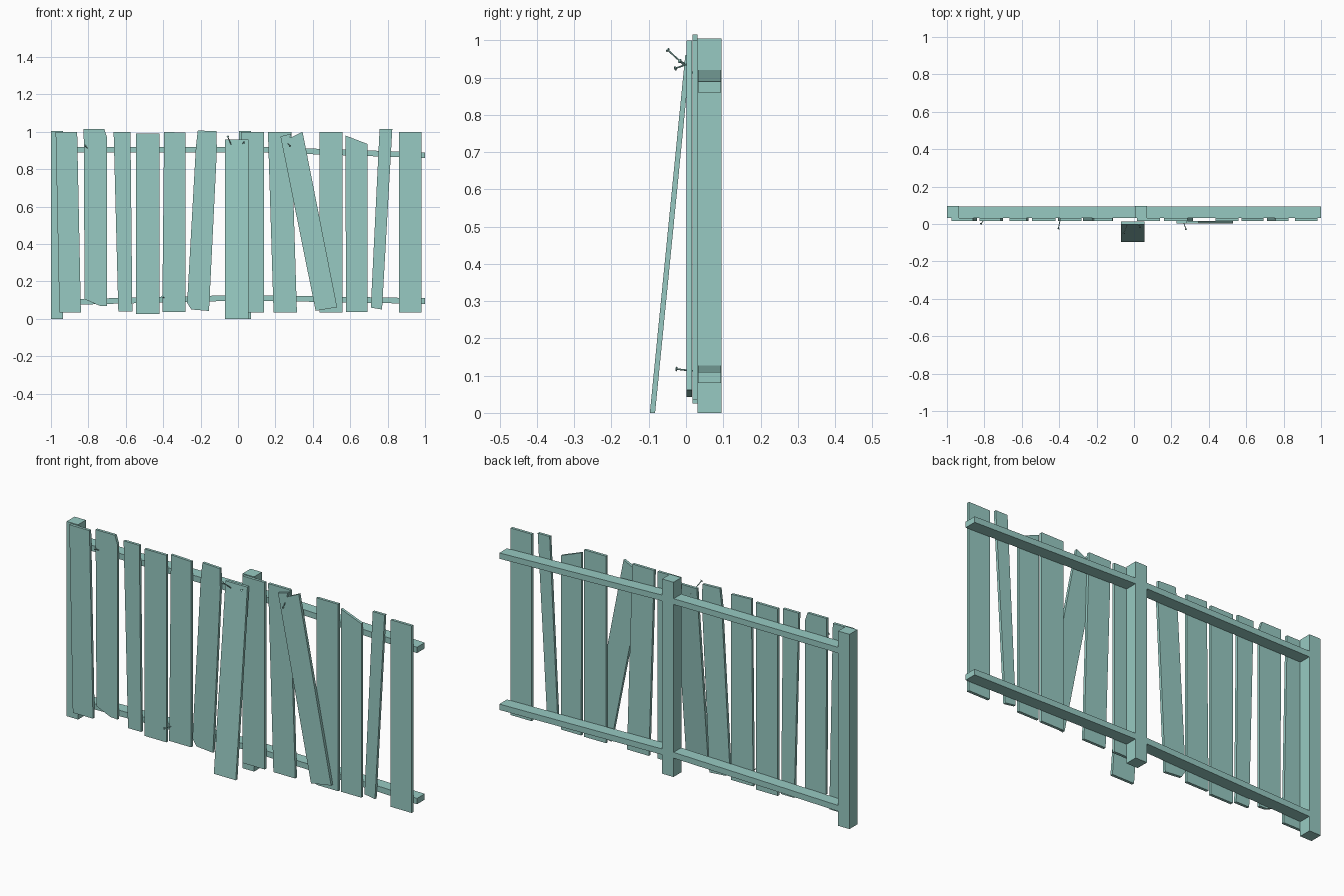
import bpy, bmesh
from mathutils import Vector

wood = bpy.data.materials.new("pale teal")
wood.diffuse_color = (0.31, 0.59, 0.54, 1.0)


def finish(name, bm):
    bmesh.ops.recalc_face_normals(bm, faces=bm.faces)
    me = bpy.data.meshes.new(name)
    bm.to_mesh(me)
    bm.free()
    me.materials.append(wood)
    ob = bpy.data.objects.new(name, me)
    bpy.context.collection.objects.link(ob)
    return ob


def slab(name, outline, y0, y1, lean=0.0):
    """Extrude an x/z outline from y0 to y1; lean shifts y per unit of height."""
    bm = bmesh.new()
    f = bm.faces.new([bm.verts.new((x, y0 + lean * z, z)) for x, z in outline])
    r = bmesh.ops.extrude_face_region(bm, geom=[f])
    moved = [v for v in r["geom"] if isinstance(v, bmesh.types.BMVert)]
    bmesh.ops.translate(bm, verts=moved, vec=(0, y1 - y0, 0))
    return finish(name, bm)


def rod(bm, a, b, radius):
    d = b - a
    m = d.to_track_quat('Z', 'Y').to_matrix().to_4x4()
    m.translation = (a + b) / 2
    bmesh.ops.create_cone(bm, cap_ends=True, segments=8, radius1=radius,
                          radius2=radius, depth=d.length, matrix=m)


def nail(name, head, tip):
    head, tip = Vector(head), Vector(tip)
    d = (tip - head).normalized()
    bm = bmesh.new()
    rod(bm, head, tip, 0.0022)
    rod(bm, head, head + d * 0.003, 0.006)
    return finish(name, bm)


# Posts
for name, x in (("left_post", -1.0), ("middle_post", 0.005)):
    slab(name, [(x, 0), (x + 0.065, 0), (x + 0.065, 1.005), (x, 1.005)], 0.031, 0.095)

# Rails: start x, end x, top height at each end
for name, xa, xb, za, zb in (
        ("upper_left_rail", -0.936, 0.006, 0.92, 0.92),
        ("upper_right_rail", 0.069, 1.0, 0.921, 0.89),
        ("lower_left_rail", -0.936, 0.006, 0.104, 0.127),
        ("lower_right_rail", 0.069, 1.0, 0.127, 0.11)):
    slab(name, [(xa, za - 0.03), (xb, zb - 0.03), (xb, zb), (xa, za)], 0.032, 0.094)

# Upright planks, some with chipped corners
planks = [
    [(-0.955, 0.035), (-0.84, 0.035), (-0.86, 1.0), (-0.975, 1.0)],
    [(-0.82, 0.105), (-0.74, 0.07), (-0.70, 0.068), (-0.70, 0.97),
     (-0.715, 1.015), (-0.825, 1.015)],
    [(-0.64, 0.04), (-0.565, 0.04), (-0.575, 1.0), (-0.665, 1.0)],
    [(-0.545, 0.025), (-0.42, 0.025), (-0.42, 0.99), (-0.545, 0.99)],
    [(-0.405, 0.037), (-0.28, 0.037), (-0.28, 0.995), (-0.395, 1.0)],
    [(-0.272, 0.085), (-0.25, 0.05), (-0.155, 0.042), (-0.113, 0.9),
     (-0.115, 1.003), (-0.215, 1.007), (-0.225, 0.92)],
    [(0.015, 0.035), (0.14, 0.035), (0.14, 1.0), (0.015, 1.0)],
    [(0.19, 0.035), (0.315, 0.035), (0.285, 1.0), (0.16, 1.0)],
    [(0.435, 0.035), (0.56, 0.035), (0.56, 1.0), (0.435, 1.0)],
    [(0.577, 0.037), (0.692, 0.037), (0.692, 0.935), (0.575, 0.98)],
    [(0.71, 0.06), (0.77, 0.05), (0.825, 1.015), (0.757, 1.015)],
    [(0.86, 0.035), (0.98, 0.035), (0.98, 1.0), (0.86, 1.0)],
]
for i, outline in enumerate(planks):
    slab(f"plank_{i + 1}", outline, 0.017, 0.031)

# Slipped plank lying diagonally over the others
slab("slanted_plank", [(0.415, 0.043), (0.53, 0.062), (0.345, 1.0), (0.277, 0.967),
                       (0.283, 0.99), (0.227, 0.975)], 0.002, 0.0165)

# Loose plank leaning against the front
slab("leaning_plank", [(-0.07, 0), (0.055, 0), (0.055, 0.96), (-0.07, 0.96)],
     -0.097, -0.083, lean=0.099)

# Protruding nails
nails = [((-0.055, -0.05, 0.975), (-0.033, 0.008, 0.922)),
         ((0.033, -0.018, 0.945), (0.02, 0.008, 0.932)),
         ((0.278, -0.03, 0.924), (0.266, 0.008, 0.938)),
         ((-0.818, 0.0, 0.925), (-0.803, 0.022, 0.91)),
         ((-0.405, -0.027, 0.118), (-0.395, 0.022, 0.112))]
for i, (h, t) in enumerate(nails):
    nail(f"nail_{i + 1}", h, t)
